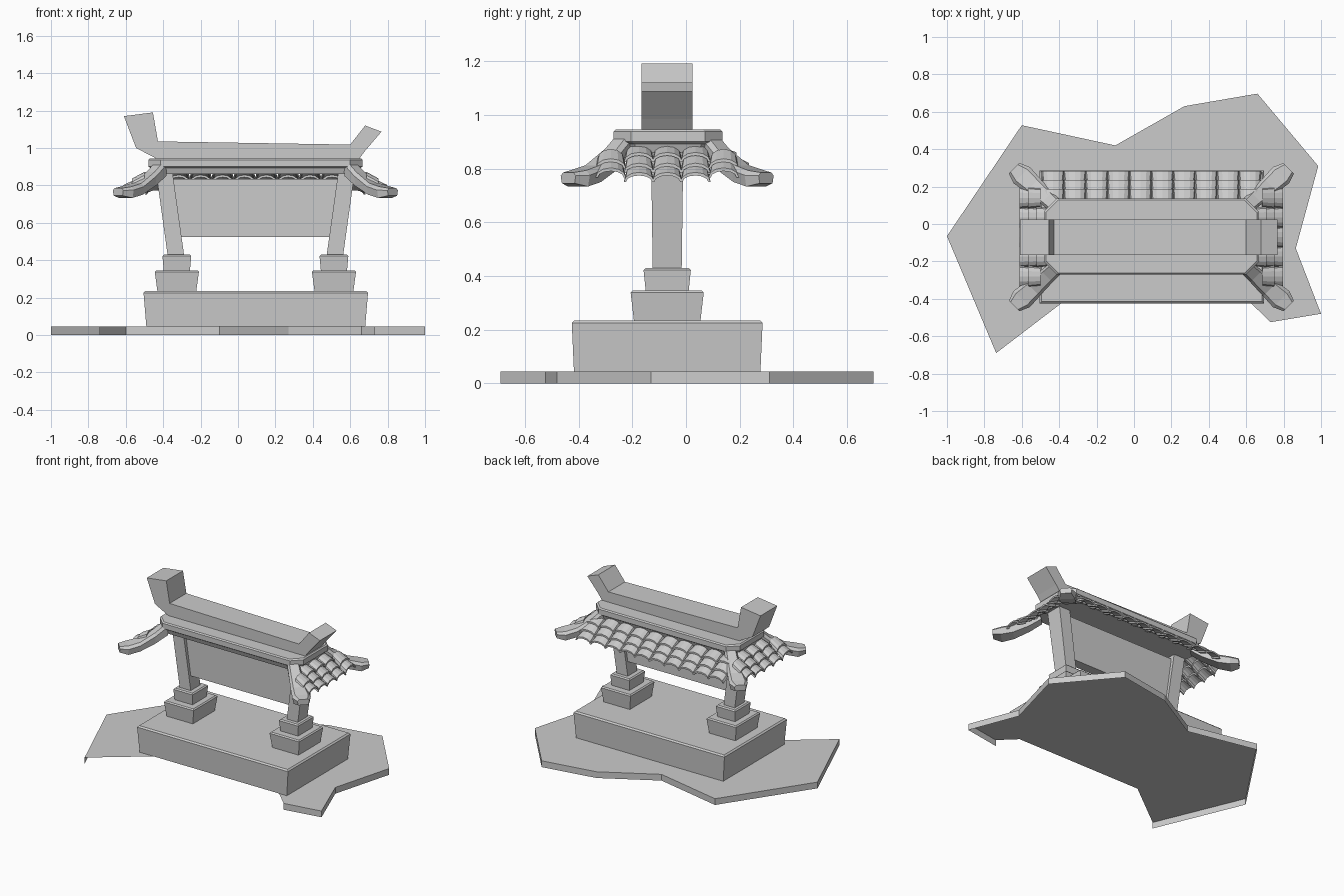
import bpy, bmesh, math
from mathutils import Vector

if "Cube" in bpy.data.objects:
    bpy.data.objects.remove(bpy.data.objects["Cube"])

CX, CY = 0.093, -0.07   # centre of the gate on the rough ground slab


def make(name, verts, faces, recalc=True):
    me = bpy.data.meshes.new(name)
    me.from_pydata([tuple(v) for v in verts], [], faces)
    if recalc:
        bm = bmesh.new()
        bm.from_mesh(me)
        bmesh.ops.recalc_face_normals(bm, faces=bm.faces)
        bm.to_mesh(me)
        bm.free()
    ob = bpy.data.objects.new(name, me)
    bpy.context.collection.objects.link(ob)
    return ob


def loft_data(rings, base=0):
    """Faces joining equal-sized rings, capped at both ends."""
    n = len(rings[0])
    verts = [p for r in rings for p in r]
    faces = [(base + k * n + i, base + k * n + (i + 1) % n,
              base + (k + 1) * n + (i + 1) % n, base + (k + 1) * n + i)
             for k in range(len(rings) - 1) for i in range(n)]
    last = base + (len(rings) - 1) * n
    faces += [tuple(base + i for i in reversed(range(n))), tuple(last + i for i in range(n))]
    return verts, faces


def loft(name, rings):
    return make(name, *loft_data(rings))


def rect(x, y, hx, hy, z):
    return [(x - hx, y - hy, z), (x + hx, y - hy, z), (x + hx, y + hy, z), (x - hx, y + hy, z)]


def block(name, x, y, z0, z1, bottom, top, bev=0.008):
    """Flared block with a small chamfer round its top."""
    return loft(name, [rect(x, y, *bottom, z0), rect(x, y, *top, z1 - bev),
                       rect(x, y, top[0] - bev, top[1] - bev, z1)])


# Ground slab: irregular sheet with a hanging rim, open below and at the front notch
H = 0.045
outline = [(0.73, -0.525), (0.99, -0.48), (0.865, -0.13), (0.985, 0.31), (0.66, 0.697),
           (0.27, 0.63), (-0.10, 0.42), (-0.60, 0.528), (-1.0, -0.065), (-0.737, -0.69)]
outline[1] = (1.0, -0.48)
n = len(outline)
verts = [(x, y, H) for x, y in outline] + [(x, y, 0) for x, y in outline] + [(0.18, 0.01, H)]
faces = [tuple(range(n)) + (2 * n,)] + [(i + 1, i, n + i, n + i + 1) for i in range(n - 1)]
make("ground_slab", verts, faces, recalc=False)

# Plinth
block("plinth", CX + 0.002, CY, H, 0.235, (0.585, 0.347), (0.6, 0.355), 0.01)

# Stepped footings and leaning columns
for s, side in ((-1, "left"), (1, "right")):
    x = CX + s * 0.42
    block("lower_footing_" + side, x, CY, 0.235, 0.346, (0.104, 0.124), (0.118, 0.136))
    block("upper_footing_" + side, x, CY, 0.345, 0.43, (0.07, 0.08), (0.077, 0.088))
    loft("column_" + side, [rect(CX + s * 0.425, CY, 0.044, 0.054, 0.425),
                            rect(CX + s * 0.487, CY, 0.044, 0.06, 0.87)])

# Panel hung between the columns
loft("panel", [rect(CX, CY, 0.41, 0.035, 0.525), rect(CX, CY, 0.455, 0.035, 0.835)])


# Roof cap with cut corners
def octagon(grow, z):
    hx, hy, c = 0.56 + grow, 0.19 + grow, 0.065
    q = [(hx, hy - c), (hx - c, hy)]
    pts = q + [(-x, y) for x, y in q[::-1]]
    pts += [(-x, -y) for x, y in pts]
    return [(CX + x, CY + 0.003 + y, z) for x, y in pts]


loft("roof_cap", [octagon(-0.012, 0.86), octagon(0.0, 0.892), octagon(0.012, 0.9),
                  octagon(0.012, 0.937), octagon(0.004, 0.945)])

# Ridge beam with upturned ends
profile = [(-0.44, 0.945), (-0.545, 1.0), (-0.61, 1.17), (-0.455, 1.19), (-0.428, 1.035),
           (0.60, 1.018), (0.68, 1.12), (0.767, 1.087), (0.68, 0.985), (0.65, 0.945)]
loft("ridge_beam", [[(x, CY + s * 0.095, z) for x, z in profile] for s in (-1, 1)])

# Four curved hip beams: (position along, top height, thickness, half width)
stations = [(0, 0.94, 0.09, 0.04), (0.27, 0.872, 0.075, 0.045), (0.6, 0.812, 0.062, 0.054),
            (0.86, 0.793, 0.06, 0.062), (1.04, 0.785, 0.04, 0.04)]
for sx, xn in ((-1, "left"), (1, "right")):
    for sy, yn in ((-1, "front"), (1, "back")):
        rings = []
        for t, z, th, w in stations:
            c = Vector((0.50 + 0.225 * t, 0.155 + 0.205 * t))
            sec = [(-0.7, 0), (0.7, 0), (1, -0.3), (0.85, -1), (-0.85, -1), (-1, -0.3)]
            rings.append([(CX + sx * (c.x + a * w * 0.7), CY + sy * (c.y - a * w * 0.7), z + b * th)
                          for a, b in sec])
        loft(f"hip_{yn}_{xn}", rings)

# Overlapping barrel tiles: rows of (inner distance, z, outer distance, z)
ROWS = [(-0.02, 0.875, 0.068, 0.842), (0.045, 0.838, 0.115, 0.802), (0.095, 0.798, 0.163, 0.768)]


def tile_field(name, place, counts, pitch, scale, lift):
    verts, faces = [], []
    for (d0, z0, d1, z1), count in zip(ROWS, counts):
        for i in range(count):
            u = (i - (count - 1) / 2) * pitch
            up = lift * max(0, abs(u) - pitch) ** 2
            rings = []
            for d, z, r in ((d0, z0, 0.47), (d1, z1, 0.54)):
                arc = []
                for rad, h, ks in ((r, 0.036, range(7)), (r - 0.08, 0.024, range(6, -1, -1))):
                    for k in ks:
                        a = math.pi * k / 6
                        arc.append(place(u + rad * pitch * math.cos(a), d * scale,
                                         z - 0.018 + up + h * math.sin(a)))
                rings.append(arc)
            # strip faces of the hollow tile, with quads closing the rims
            v, f = loft_data(rings, len(verts))
            f = f[:-2]
            for ring in (0, 14):
                b = len(verts) + ring
                f += [(b + k, b + k + 1, b + 12 - k, b + 13 - k) for k in range(6)]
            verts += v
            faces += f
    return make(name, verts, faces)


tile_field("tiles_back", lambda u, d, z: (CX + u, CY + 0.19 + d, z), (10, 10, 10), 0.117, 1.0, 0)
for s, side in ((-1, "left"), (1, "right")):
    tile_field("tiles_" + side, lambda u, d, z, s=s: (CX + s * (0.55 + d), CY + u, z),
               (3, 5, 5), 0.105, 0.95, 1.5)
